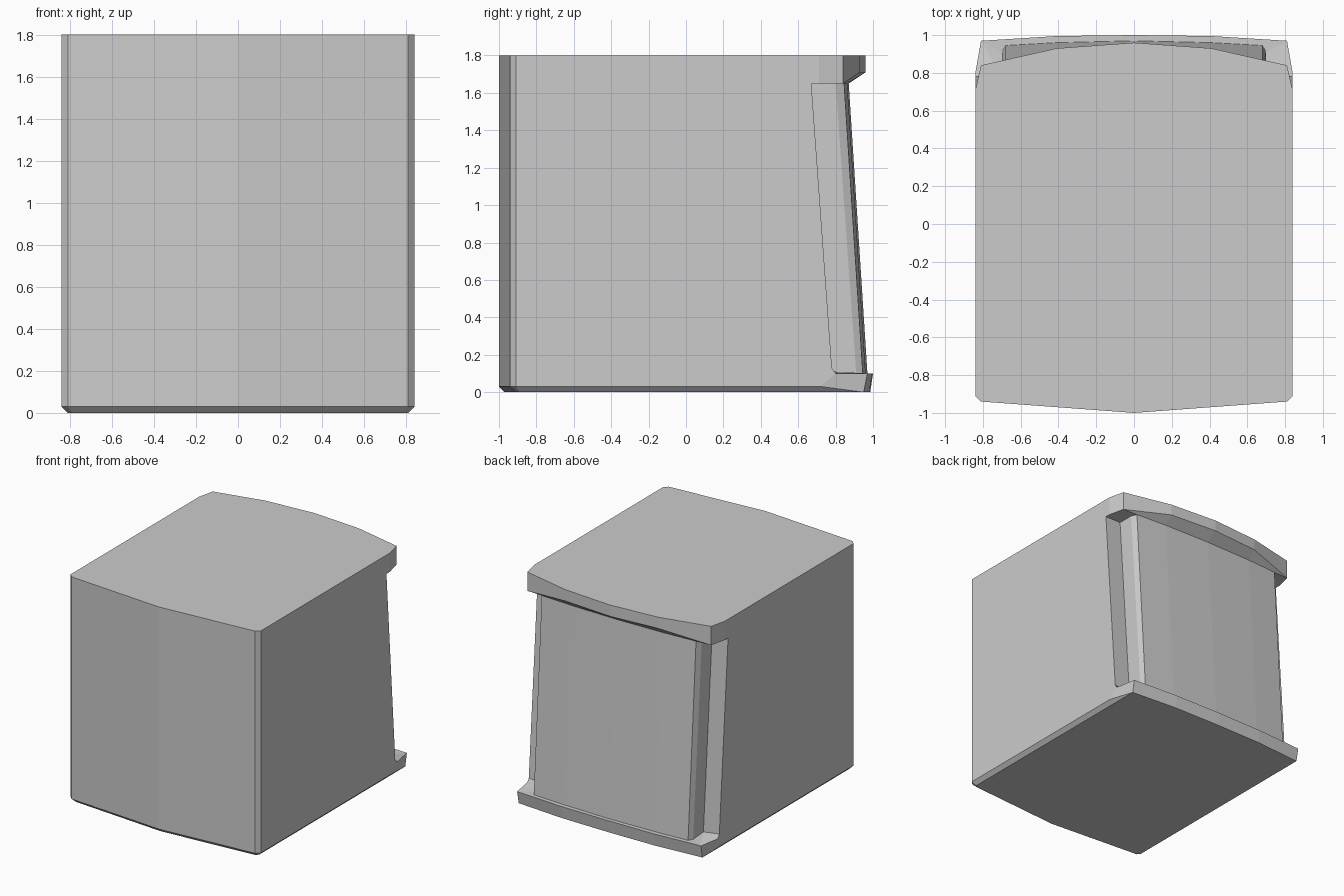
import bpy, bmesh

if "Cube" in bpy.data.objects:
    bpy.data.objects.remove(bpy.data.objects["Cube"])

# Every layer is a half outline (x >= 0), from front centre round to back centre.
FRONT = [(0, -1), (.81, -.94), (.84, -.91)]


def layer(z, side, back, front=FRONT):
    """Front wall at height z, then the side end point and back points (x, y, z)."""
    return [(x, y, z) for x, y in front] + [side] + back


def slab_back(corner, middle, centre):
    """Slab back edge; the corner repeats so the notch fans into it."""
    return [corner] * 3 + [middle, centre]


base_back = slab_back((.81, .95, 0), (.41, .98, 0), (0, .985, 0))
layers = [
    # chamfered foot
    layer(0, (.81, .72, 0), base_back, [(0, -.97), (.79, -.91), (.81, -.89)]),
    layer(.03, (.84, .72, .03), base_back),
    # bottom ledge
    layer(.10, (.84, .80, .10),
          slab_back((.81, .97, .10), (.41, .995, .10), (0, 1, .10))),
    # recessed, leaning back panel with notched sides
    layer(.13, (.84, .78, .13),
          [(.70, .78, .11), (.70, .91, .10), (.68, .945, .10), (.41, .96, .10), (0, .97, .10)]),
    layer(1.65, (.84, .67, 1.65),
          [(.70, .67, 1.65), (.70, .80, 1.65), (.68, .845, 1.65), (.41, .862, 1.65), (0, .87, 1.65)]),
    # overhanging top lip
    layer(1.65, (.84, .71, 1.65),
          slab_back((.81, .84, 1.65), (.41, .93, 1.71), (0, .96, 1.71))),
    layer(1.80, (.84, .71, 1.80),
          slab_back((.81, .84, 1.80), (.41, .93, 1.80), (0, .96, 1.80))),
]

# Mirror each half outline and skin the layers together
bm = bmesh.new()
rings = []
for half in layers:
    full = half + [(-x, y, z) for x, y, z in half[-2:0:-1]]
    rings.append([bm.verts.new(p) for p in full])
n = len(rings[0])
for low, high in zip(rings, rings[1:]):
    for i in range(n):
        j = (i + 1) % n
        bm.faces.new((low[i], low[j], high[j], high[i]))
bm.faces.new(rings[0][::-1])
bm.faces.new(rings[-1])
bmesh.ops.remove_doubles(bm, verts=bm.verts, dist=1e-4)
bmesh.ops.recalc_face_normals(bm, faces=bm.faces)

mesh = bpy.data.meshes.new("cabinet_body")
bm.to_mesh(mesh)
bm.free()
bpy.context.collection.objects.link(bpy.data.objects.new("cabinet_body", mesh))
